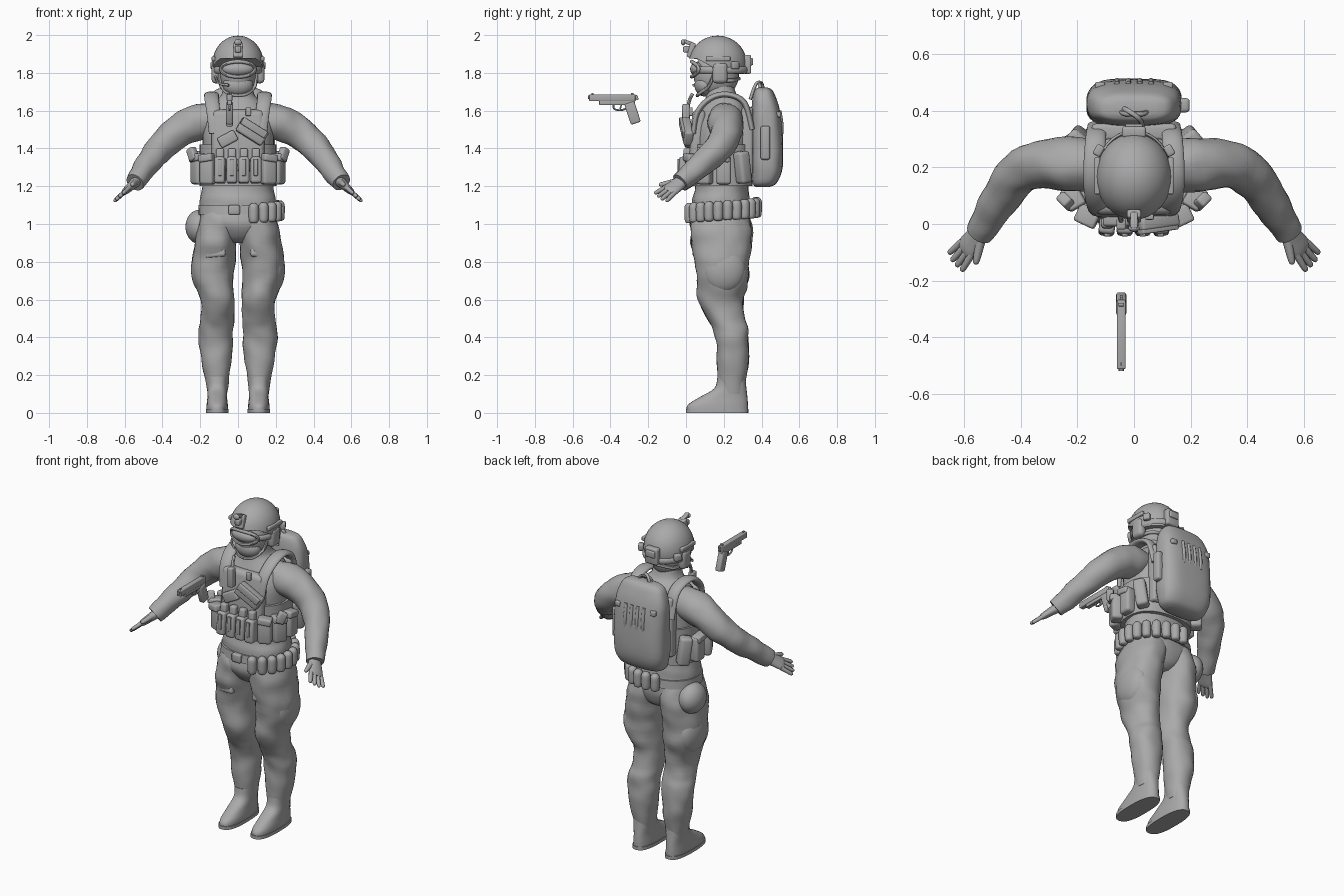
import bpy
import bmesh
from math import cos, sin, pi, radians
from mathutils import Vector, Matrix, Euler, noise

default = bpy.data.objects.get("Cube")
if default:
    bpy.data.objects.remove(default, do_unlink=True)

grey = bpy.data.materials.new("matte_grey")
grey.use_nodes = True
grey.diffuse_color = (0.4, 0.4, 0.4, 1)
grey.node_tree.nodes["Principled BSDF"].inputs["Base Color"].default_value = (0.4, 0.4, 0.4, 1)

X, Y, Z = Vector((1, 0, 0)), Vector((0, 1, 0)), Vector((0, 0, 1))
SIDES = ((1, "left_"), (-1, "right_"))
parts = []


def finish(name, bm):
    bmesh.ops.recalc_face_normals(bm, faces=bm.faces[:])
    mesh = bpy.data.meshes.new(name)
    bm.to_mesh(mesh)
    bm.free()
    mesh.materials.append(grey)
    obj = bpy.data.objects.new(name, mesh)
    bpy.context.collection.objects.link(obj)
    parts.append(obj)


def spline(pts, steps, closed):
    """Smooth interpolation through rows of numbers."""
    n, out = len(pts), []
    for i in range(n if closed else n - 1):
        ids = [(i + k) % n if closed else min(max(i + k, 0), n - 1) for k in (-1, 0, 1, 2)]
        rows = [pts[j] for j in ids]
        for step in range(steps):
            t = step / steps
            out.append([0.5 * (2 * b + (c - a) * t + (2 * a - 5 * b + 4 * c - d) * t * t
                               + (3 * b - a - 3 * c + d) * t ** 3) for a, b, c, d in zip(*rows)])
    if not closed:
        out.append(list(pts[-1]))
    return out


def tube(name, pts, ref=None, closed=False, power=2, sides=20, steps=4, folds=0):
    """Skin over rings (x, y, z, radius a, radius b); level rings when ref is None."""
    path = spline(pts, steps, closed)
    bm, rings, n = bmesh.new(), [], len(path)
    for i, (x, y, z, a, b) in enumerate(path):
        c, u, v = Vector((x, y, z)), X, Y
        if ref:
            nxt = path[(i + 1) % n if closed else min(i + 1, n - 1)]
            prv = path[i - 1 if closed else max(i - 1, 0)]
            t = (Vector(nxt[:3]) - Vector(prv[:3])).normalized()
            u = ref.cross(t).normalized()
            v = t.cross(u)
        ring = []
        for k in range(sides):
            p, q = cos(2 * pi * k / sides), sin(2 * pi * k / sides)
            p = abs(p) ** (2 / power) * (1 if p > 0 else -1)
            q = abs(q) ** (2 / power) * (1 if q > 0 else -1)
            out = u * p * a + v * q * b
            out *= 1 + folds * noise.noise((c + out) * 14)
            ring.append(bm.verts.new(c + out))
        rings.append(ring)
    for i in range(n if closed else n - 1):
        low, high = rings[i], rings[(i + 1) % n]
        for k in range(sides):
            j = (k + 1) % sides
            bm.faces.new((low[k], low[j], high[j], high[k]))
    if not closed:
        bm.faces.new(rings[0])
        bm.faces.new(rings[-1])
    finish(name, bm)


def cord(name, pts, r, ref=X, closed=False):
    tube(name, [(*p, r, r) for p in pts], ref, closed, sides=8)


def box(name, loc, size, rot=(0, 0, 0), soft=0.25):
    """Soft-edged block; rot in degrees."""
    bm = bmesh.new()
    bmesh.ops.create_cube(bm, size=1, matrix=Matrix.Diagonal((*size, 1)))
    bmesh.ops.bevel(bm, geom=bm.edges[:], offset=min(size) * soft, segments=3,
                    profile=0.5, affect='EDGES', clamp_overlap=True)
    turn = Euler([radians(a) for a in rot]).to_matrix().to_4x4()
    bm.transform(Matrix.Translation(loc) @ turn)
    finish(name, bm)


def ball(name, loc, radii, cut=None):
    bm = bmesh.new()
    bmesh.ops.create_uvsphere(bm, u_segments=32, v_segments=24, radius=1,
                              matrix=Matrix.Translation(loc) @ Matrix.Diagonal((*radii, 1)))
    if cut:
        for v in bm.verts:
            v.co.z = max(v.co.z, cut(v.co))
    finish(name, bm)


# Trunk and neck
tube("torso", [(0, .19, .9, .06, .09), (0, .188, .93, .13, .13), (0, .18, 1, .195, .162),
               (0, .185, 1.08, .2, .155), (0, .185, 1.13, .2, .15), (0, .19, 1.2, .186, .14),
               (0, .19, 1.35, .188, .15), (0, .19, 1.48, .19, .152), (0, .2, 1.58, .18, .13),
               (0, .2, 1.65, .125, .1), (0, .185, 1.69, .085, .08),
               (0, .17, 1.78, .07, .075)], power=2.3, sides=32, folds=.04)
tube("belt", [(0, .185, 1.05, .21, .166), (0, .185, 1.1, .208, .161)], power=2.3, sides=32)

# Legs and boots
leg = [(.09, .183, 1.06, .1, .145), (.1, .183, 1, .11, .162), (.118, .186, .9, .112, .162),
       (.13, .19, .8, .114, .142), (.13, .195, .7, .106, .136), (.108, .183, .6, .09, .12),
       (.109, .212, .5, .088, .098), (.116, .236, .44, .09, .092), (.116, .247, .36, .088, .086),
       (.115, .247, .27, .078, .085), (.11, .242, .16, .06, .073), (.11, .24, .1, .052, .07)]
boot = [(.11, .165, .015, .057, .163), (.11, .17, .045, .056, .158), (.11, .2, .085, .052, .125),
        (.11, .235, .13, .052, .085), (.11, .24, .19, .056, .074)]
for s, side in SIDES:
    tube(side + "trouser_leg", [(s * x, *rest) for x, *rest in leg], power=2.15, sides=28, folds=.08)
    tube(side + "boot", [(s * x, *rest) for x, *rest in boot], power=2.4, sides=28)
    tube(side + "sole", [(s * .11, .165, z, .06, .166) for z in (0, .02)], power=2.6, sides=28)
    ball(side + "cargo_pocket", (s * .185, .2, .76), (.064, .115, .125))
    box(side + "thigh_pocket", (s * .12, .062, .85), (.11, .035, .055), (-8, s * 6, s * 12), soft=.4)

# Arms, gloves and fingers
arm = [(.09, .2, 1.555, .085), (.2, .21, 1.54, .095), (.29, .212, 1.505, .089),
       (.37, .2, 1.445, .081), (.43, .15, 1.38, .074), (.48, .08, 1.315, .065),
       (.525, .005, 1.25, .056), (.547, -.03, 1.22, .05)]
for s, side in SIDES:
    def flip(v):
        return Vector((s * v[0], v[1], v[2]))
    reach, flat, across = flip((.555, -.667, -.5)), flip((.68, 0, .74)), flip((.494, .751, -.454))
    wrist = flip((.545, -.03, 1.22))
    tube(side + "sleeve", [(s * x, y, z, r, r) for x, y, z, r in arm], Z, sides=24, folds=.1)
    tube(side + "palm", [(*(wrist + reach * d), a, b) for d, a, b in
                         ((-.02, .036, .03), (.03, .042, .024), (.08, .045, .019), (.1, .037, .012))], flat)
    for k, name in enumerate(("index", "middle", "ring", "little")):
        off = k - 1.5
        base = wrist + reach * .08 + across * off * .021
        length = .09 - .008 * abs(off - .3)
        tip = base + reach * length + across * off * .008
        tube(side + name + "_finger", [(*base.lerp(tip, f), r, r) for f, r in
                                       ((0, .013), (.5, .012), (.9, .01), (1, .004))], flat, sides=10)
    root = wrist + reach * .02 - across * .025
    tip = root + reach * .07 - across * .045
    tube(side + "thumb", [(*root.lerp(tip, f), r, r) for f, r in
                          ((0, .018), (.5, .015), (.9, .011), (1, .004))], flat, sides=10)

# Head, mask and helmet
ball("head", (0, .16, 1.79), (.095, .12, .125))
ball("face_mask", (0, .1, 1.735), (.08, .055, .06))
ball("helmet", (0, .168, 1.85), (.135, .153, .147),
     lambda p: 1.875 - .08 * min(max((p.y - .06) / .14, 0), 1))
ball("goggle_lens", (0, .062, 1.82), (.082, .04, .038))
loop = [2 * pi * i / 16 for i in range(16)]
cord("goggle_frame", [(.09 * cos(a), .03 + .036 * cos(a) ** 2, 1.82 + .04 * sin(a)) for a in loop], .01, Y, True)
tube("goggle_strap", [(.125 * cos(a), .185 + .14 * sin(a), 1.815, .008, .018) for a in loop], Z, True, sides=8)
for s, side in SIDES:
    box(side + "ear_cup", (s * .115, .18, 1.8), (.05, .08, .11), soft=.4)
    box(side + "helmet_rail", (s * .13, .17, 1.875), (.02, .13, .025))
    box(side + "rail_clamp", (s * .125, .26, 1.84), (.03, .04, .04), (0, 0, s * 30))
    cord(side + "chin_strap", [(s * .1, .15, 1.8), (s * .09, .12, 1.73), (s * .05, .07, 1.69),
                               (0, .06, 1.68)], .009, Y + Z)
    cord(side + "nape_strap", [(s * .1, .2, 1.76), (s * .085, .25, 1.76), (0, .28, 1.77)], .01, Z)
box("helmet_battery", (0, .325, 1.845), (.085, .04, .1))
box("battery_cap", (0, .342, 1.86), (.06, .025, .04))
box("mount_plate", (0, .028, 1.92), (.05, .03, .08), (-15, 0, 0))
box("mount_hinge", (0, .005, 1.925), (.032, .04, .035))
box("mount_arm", (0, .012, 1.96), (.026, .06, .02), (-20, 0, 0))
ball("mount_knob", (0, -.015, 1.962), (.02, .012, .016))
cord("microphone_boom", [(-.12, .14, 1.78), (-.1, .08, 1.745), (-.05, .04, 1.735)], .007, Z)
cord("drinking_hose", [(.03, .34, 1.66), (.02, .37, 1.74), (-.02, .4, 1.745), (-.04, .41, 1.7)], .009, Y)

# Vest with plates and shoulder straps
box("front_plate", (0, .06, 1.44), (.28, .075, .33), (-4, 0, 0), soft=.4)
box("back_plate", (0, .325, 1.44), (.3, .06, .36))
tube("cummerbund", [(0, .19, z, .204, .162) for z in (1.2, 1.3, 1.42)], power=2.4, sides=32)
for s, side in SIDES:
    tube(side + "shoulder_strap", [(s * .12, .04, 1.48, .014, .034), (s * .13, .06, 1.59, .015, .036),
                                   (s * .14, .13, 1.665, .016, .038), (s * .14, .22, 1.685, .016, .038),
                                   (s * .135, .31, 1.64, .016, .036), (s * .13, .35, 1.5, .015, .034)], X)
    # Side pouches wrap around the vest
    for i, (x, y, turn) in enumerate(((.16, .035, 25), (.21, .1, 60), (.215, .2, 90))):
        box(f"{side}side_pouch_{i}", (s * x, y, 1.285), (.078, .062, .15), (0, 0, s * turn))
        box(f"{side}pouch_flap_{i}", (s * x * 1.03, y - .008, 1.35), (.08, .066, .04), (0, s * 8, s * turn))
    box(side + "hook_tool", (s * .24, .08, 1.37), (.05, .04, .07), (0, s * 25, s * 45))
    box(side + "rear_pouch", (s * .2, .3, 1.3), (.07, .07, .17), (0, s * 8, s * -50))

# Front magazines and chest gear
for i in range(4):
    x = -.095 + i * .063
    box(f"magazine_pouch_{i}", (x, -.004, 1.285), (.057, .07, .14), (-4, 0, i * 4 - 6))
    box(f"magazine_{i}", (x, .005, 1.365), (.042, .04, .07), (-4, 0, 0))
    box(f"pouch_tab_{i}", (x, -.038, 1.3), (.022, .012, .09))
box("chest_pouch", (.075, .005, 1.49), (.16, .05, .085), (0, 32, 8))
box("chest_pouch_flap", (.085, -.02, 1.51), (.15, .018, .04), (0, 32, 8))
box("map_pouch", (-.055, .012, 1.45), (.1, .04, .06), (0, -28, 0))
box("radio", (-.045, .0, 1.575), (.035, .04, .12))
cord("radio_antenna", [(-.045, .01, 1.62), (-.048, .02, 1.66), (-.05, .035, 1.69)], .009)
box("chest_patch", (.055, .025, 1.595), (.03, .02, .045))

# Rounds carrier around the left of the belt, dump pouch on the right hip
for i in range(12):
    a = radians(-68 + i * 15.5)
    rise = 1.06 + .003 * i
    spot = (.222 * cos(a), .19 + .185 * sin(a))
    tube(f"belt_pouch_{i}", [(*spot, rise + dz, r, r) for dz, r in
                             ((-.055, .012), (-.045, .024), (0, .027), (.035, .025), (.05, .012))], sides=12)
ball("dump_pouch", (-.205, .23, .985), (.073, .095, .09))
box("belt_buckle", (-.02, .02, 1.075), (.06, .03, .05))

# Backpack
tube("backpack", [(0, .405, 1.195, .1, .035), (0, .417, 1.22, .145, .066), (0, .428, 1.31, .168, .085),
                  (0, .426, 1.48, .168, .085), (0, .422, 1.6, .164, .076), (0, .414, 1.675, .146, .06),
                  (0, .41, 1.71, .12, .045), (0, .408, 1.722, .08, .025)], power=3, sides=36, folds=.03)
for i in range(4):
    x = -.06 + i * .04
    cord(f"pack_rib_{i}", [(x, .503, 1.46), (x, .507, 1.52), (x, .495, 1.6)], .01)
cord("pack_handle", [(-.05, .4, 1.7), (-.03, .39, 1.735), (.03, .39, 1.735), (.05, .4, 1.7)], .009, Y)
box("pack_side_pouch", (.172, .42, 1.43), (.05, .05, .18))
for s, side in SIDES:
    box(side + "pack_buckle", (s * .12, .49, 1.58), (.035, .025, .03))

# Floating pistol pointing forward
G = -.045
box("pistol_slide", (G, -.39, 1.668), (.03, .245, .036), soft=.15)
box("pistol_frame", (G, -.365, 1.642), (.026, .19, .024), soft=.15)
cord("pistol_barrel", [(G, -.52, 1.672), (G, -.48, 1.672)], .009)
box("pistol_grip", (G, -.283, 1.588), (.036, .055, .115), (18, 0, 0))
cord("trigger_guard", [(G, -.385, 1.64), (G, -.38, 1.61), (G, -.345, 1.602), (G, -.31, 1.615)], .005)
box("pistol_trigger", (G, -.345, 1.622), (.008, .008, .03), (-15, 0, 0))
box("pistol_hammer", (G, -.265, 1.668), (.01, .022, .025), (20, 0, 0))
box("rear_sight", (G, -.285, 1.689), (.02, .012, .01))
box("front_sight", (G, -.495, 1.689), (.006, .012, .01))

bpy.ops.object.select_all(action='DESELECT')
for obj in parts:
    obj.select_set(True)
bpy.context.view_layer.objects.active = parts[0]
bpy.ops.object.shade_smooth_by_angle(angle=radians(45))
